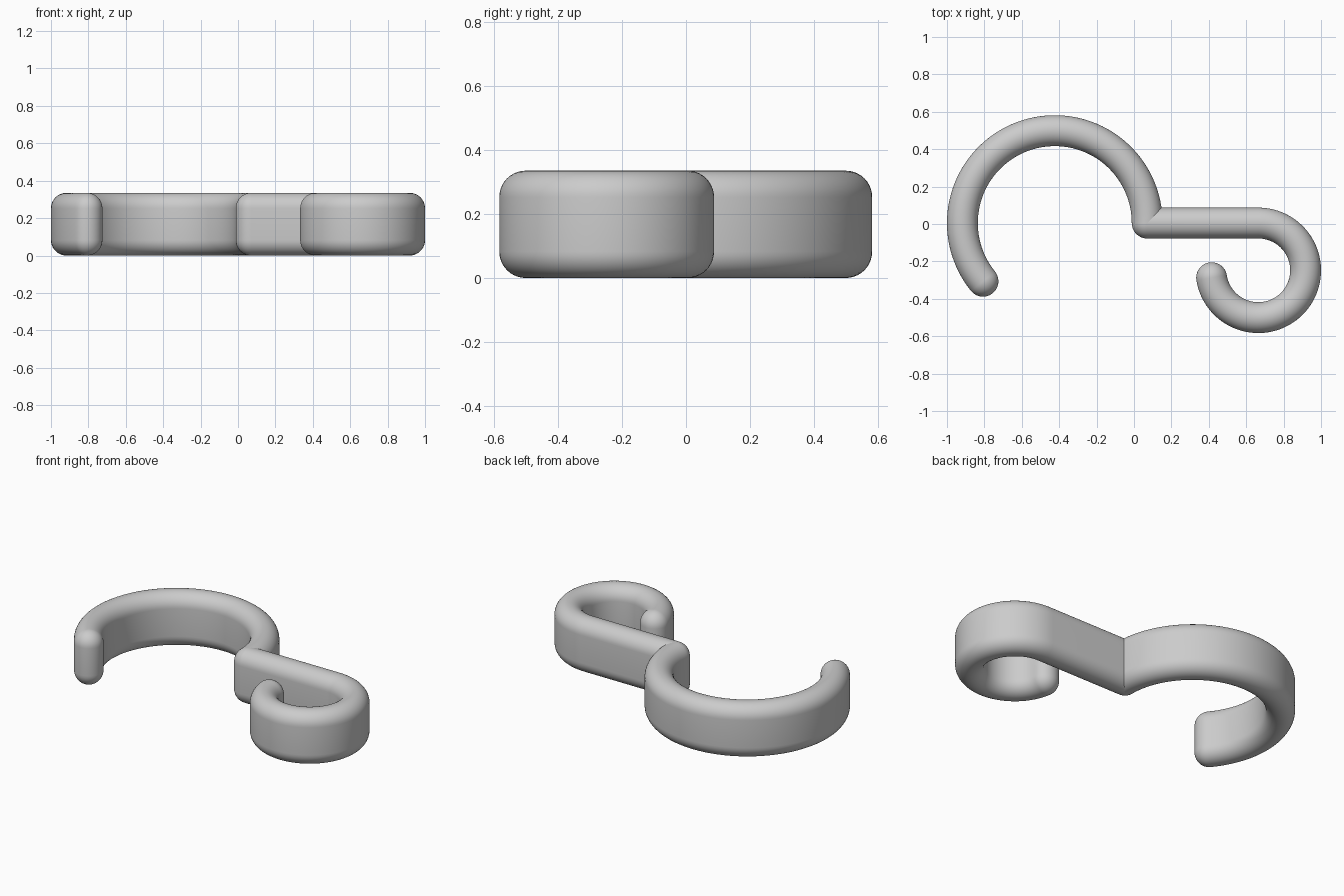
import bpy, bmesh
from math import sin, cos, pi, radians
from mathutils import Vector, Matrix

cube = bpy.data.objects.get("Cube")
if cube:
    bpy.data.objects.remove(cube, do_unlink=True)

THICK = 0.0825          # half width of the band
HEIGHT = 0.335
LEVEL = 0.005           # y of the straight shank
ROUND = 10              # segments per quarter round

grey = bpy.data.materials.new("plain_grey")
grey.use_nodes = True
colour = (0.6, 0.6, 0.6, 1)
grey.diffuse_color = colour
grey.node_tree.nodes["Principled BSDF"].inputs["Base Color"].default_value = colour

# Half outline of the rounded band, as (sideways, z) from bottom to top
quarter = [i * pi / 2 / ROUND for i in range(ROUND + 1)]
half = [(THICK * sin(a), THICK - THICK * cos(a)) for a in quarter]
half += [(THICK * cos(a), HEIGHT - THICK + THICK * sin(a)) for a in quarter]


def arc(centre, radius, start, end, steps):
    """Stations (position, heading angle) along an arc, angles in degrees."""
    turn = 1 if end > start else -1
    out = []
    for i in range(steps + 1):
        a = radians(start + (end - start) * i / steps)
        out.append((Vector((centre[0] + radius * cos(a), centre[1] + radius * sin(a), 0)),
                    a + turn * pi / 2))
    return out


def half_section(bm, pos, angle):
    frame = Matrix.Translation(pos) @ Matrix.Rotation(angle, 4, 'Z')
    return [bm.verts.new(frame @ Vector((s, 0, z))) for s, z in half]


def bridge(bm, a, b):
    for i in range(len(a) - 1):
        bm.faces.new((a[i], b[i], b[i + 1], a[i + 1]))


def band(name, stations, caps):
    """Sweep the rounded outline along the stations, with round or flat ends."""
    bm = bmesh.new()
    for side in (-1, 1):
        rows = [half_section(bm, p, h + side * pi / 2) for p, h in stations]
        for a, b in zip(rows, rows[1:]):
            bridge(bm, a, b)
    for (p, h), is_round, facing in zip((stations[0], stations[-1]), caps, (pi, 0)):
        angles = [h + facing - pi / 2 + pi * i / (2 * ROUND) for i in range(2 * ROUND + 1)]
        if is_round:
            rows = [half_section(bm, p, a) for a in angles]
            for a, b in zip(rows, rows[1:]):
                bridge(bm, a, b)
        else:
            bridge(bm, half_section(bm, p, angles[0]), half_section(bm, p, angles[-1]))
    bmesh.ops.remove_doubles(bm, verts=bm.verts, dist=1e-5)
    bmesh.ops.dissolve_degenerate(bm, edges=bm.edges, dist=1e-5)
    bmesh.ops.recalc_face_normals(bm, faces=bm.faces)
    mesh = bpy.data.meshes.new(name)
    bm.to_mesh(mesh)
    bm.free()
    obj = bpy.data.objects.new(name, mesh)
    mesh.materials.append(grey)
    bpy.context.collection.objects.link(obj)
    bpy.ops.object.select_all(action='DESELECT')
    obj.select_set(True)
    bpy.context.view_layer.objects.active = obj
    bpy.ops.object.shade_smooth_by_angle(angle=radians(40))
    return obj


# Large open hook, ending in the rounded joint
big_radius = 0.494
big_centre = (-0.4235, LEVEL)
band("large_hook", arc(big_centre, big_radius, 219, 0, 72), (True, True))

# Straight shank from the joint, curling into the small hook
small_radius = 0.2528
small_centre = (1 - THICK - small_radius, LEVEL - small_radius)
joint = Vector((big_centre[0] + big_radius, LEVEL, 0))
band("shank_and_small_hook",
     [(joint, 0)] + arc(small_centre, small_radius, 90, -171, 72), (False, True))
